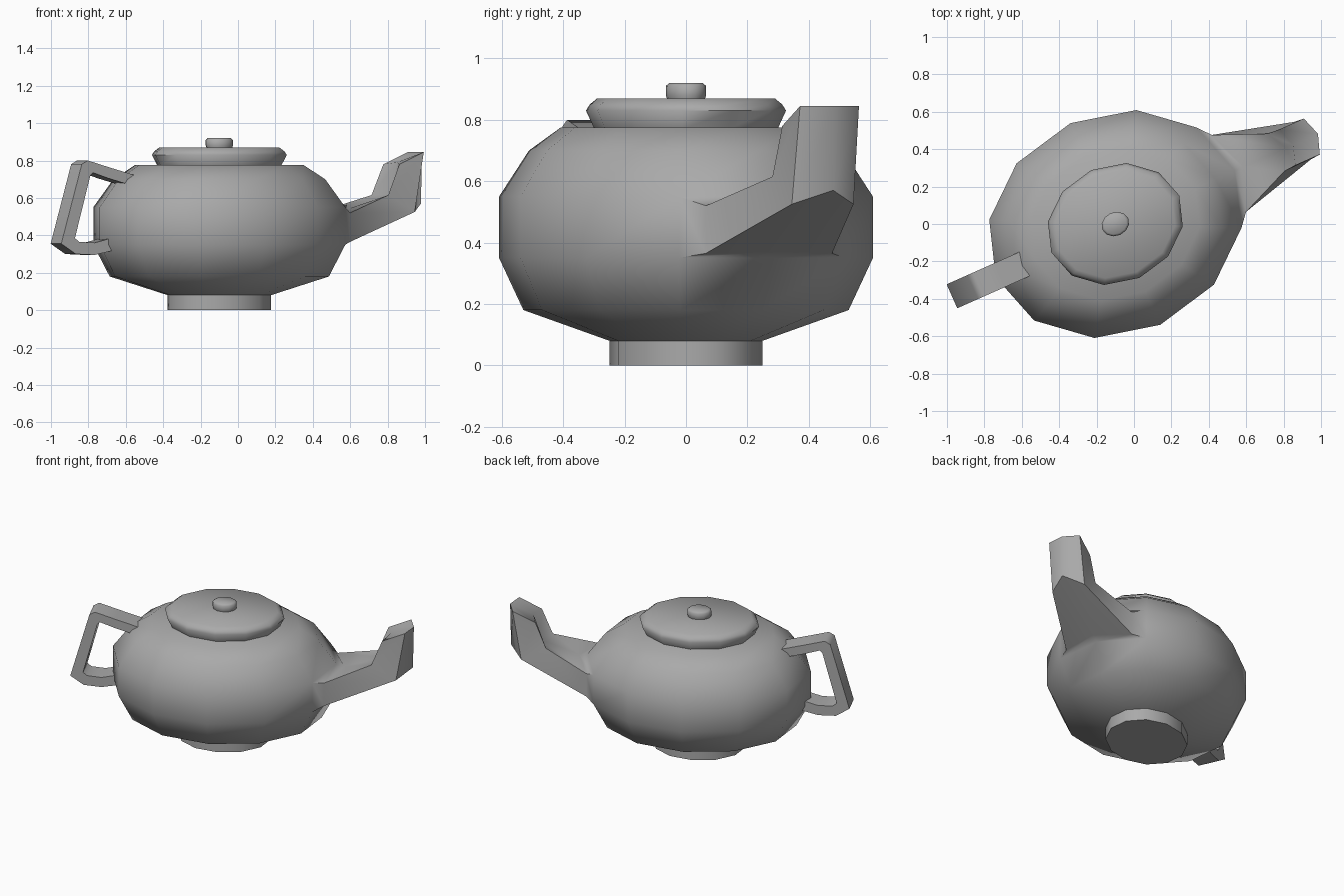
import bpy, bmesh
from math import cos, sin, pi, radians

if "Cube" in bpy.data.objects:
    bpy.data.objects.remove(bpy.data.objects["Cube"])

SIDES = 12
LENGTH, WIDTH = 0.70, 0.59      # half axes of the oval plan

clay = bpy.data.materials.new("grey_clay")
clay.use_nodes = True
clay.diffuse_color = (0.4, 0.4, 0.4, 1)
clay.node_tree.nodes["Principled BSDF"].inputs["Base Color"].default_value = (0.4, 0.4, 0.4, 1)


def skin(bm, a, b):
    """Join two closed rings of vertices with quads."""
    n = len(a)
    return [bm.faces.new((a[i], a[(i + 1) % n], b[(i + 1) % n], b[i])) for i in range(n)]


def lathe(bm, profile):
    """Stack oval rings given as (scale, height) and cap both ends."""
    rings = []
    for s, z in profile:
        rings.append([bm.verts.new((s * LENGTH * cos(2 * pi * k / SIDES),
                                    s * WIDTH * sin(2 * pi * k / SIDES), z))
                      for k in range(SIDES)])
    bands = [skin(bm, a, b) for a, b in zip(rings, rings[1:])]
    bm.faces.new(rings[0][::-1])
    bm.faces.new(rings[-1])
    return rings, bands


def finish(bm, name, angle):
    bmesh.ops.recalc_face_normals(bm, faces=bm.faces)
    mesh = bpy.data.meshes.new(name)
    bm.to_mesh(mesh)
    bm.free()
    mesh.materials.append(clay)
    obj = bpy.data.objects.new(name, mesh)
    bpy.context.collection.objects.link(obj)
    obj.location.x = -0.1
    obj.rotation_euler.z = radians(24)   # spout and handle axis
    bpy.ops.object.select_all(action='DESELECT')
    obj.select_set(True)
    bpy.context.view_layer.objects.active = obj
    bpy.ops.object.shade_smooth_by_angle(angle=radians(angle))


# Pot body with foot; the spout grows from two side faces
bm = bmesh.new()
rings, bands = lathe(bm, [(0.41, 0), (0.41, 0.08), (0.87, 0.18), (1, 0.35),
                          (1, 0.55), (0.84, 0.70), (0.67, 0.775)])
bmesh.ops.delete(bm, geom=[bands[3][0], bands[3][-1]], context='FACES_ONLY')
low, high = rings[3], rings[4]
loop = [low[-1], low[0], low[1], high[1], high[0], high[-1]]

# Spout rings: half width, then (reach, height) of low side, low middle, high side, high middle
spout = [(0.225, (0.665, 0.365), (0.75, 0.37), (0.665, 0.52), (0.75, 0.54)),
         (0.11, (1.095, 0.525), (1.18, 0.57), (0.94, 0.615), (1.0, 0.62)),
         (0.105, (1.15, 0.845), (1.186, 0.845), (1.007, 0.78), (1.04, 0.79))]
for w, ls, lm, hs, hm in spout:
    points = [(-w, ls), (0, lm), (w, ls), (w, hs), (0, hm), (-w, hs)]
    ring = [bm.verts.new((u, v, z)) for v, (u, z) in points]
    skin(bm, loop, ring)
    loop = ring
bm.faces.new((loop[0], loop[1], loop[4], loop[5]))
bm.faces.new((loop[1], loop[2], loop[3], loop[4]))
finish(bm, "pot_body_and_spout", 60)

# Lid
bm = bmesh.new()
lathe(bm, [(0.49, 0.77), (0.535, 0.83), (0.515, 0.85), (0.475, 0.87)])
finish(bm, "lid", 60)

# Lid knob
bm = bmesh.new()
lathe(bm, [(0.1, 0.865), (0.108, 0.88), (0.108, 0.91), (0.09, 0.92)])
finish(bm, "lid_knob", 60)

# Handle: outer and inner edge as (reach, height) pairs
bm = bmesh.new()
outer = [(0.52, 0.72), (0.68, 0.765), (0.80, 0.80), (0.835, 0.78),
         (0.955, 0.355), (0.87, 0.30), (0.76, 0.295), (0.60, 0.33)]
inner = [(0.52, 0.66), (0.68, 0.705), (0.77, 0.735), (0.785, 0.72),
         (0.875, 0.385), (0.85, 0.365), (0.76, 0.36), (0.60, 0.40)]
loop = None
for (ou, oz), (iu, iz) in zip(outer, inner):
    ring = [bm.verts.new(p) for p in ((-ou, -0.068, oz), (-ou, 0.072, oz),
                                      (-iu, 0.072, iz), (-iu, -0.068, iz))]
    if loop:
        skin(bm, loop, ring)
    else:
        bm.faces.new(ring)
    loop = ring
bm.faces.new(loop[::-1])
finish(bm, "handle", 50)
